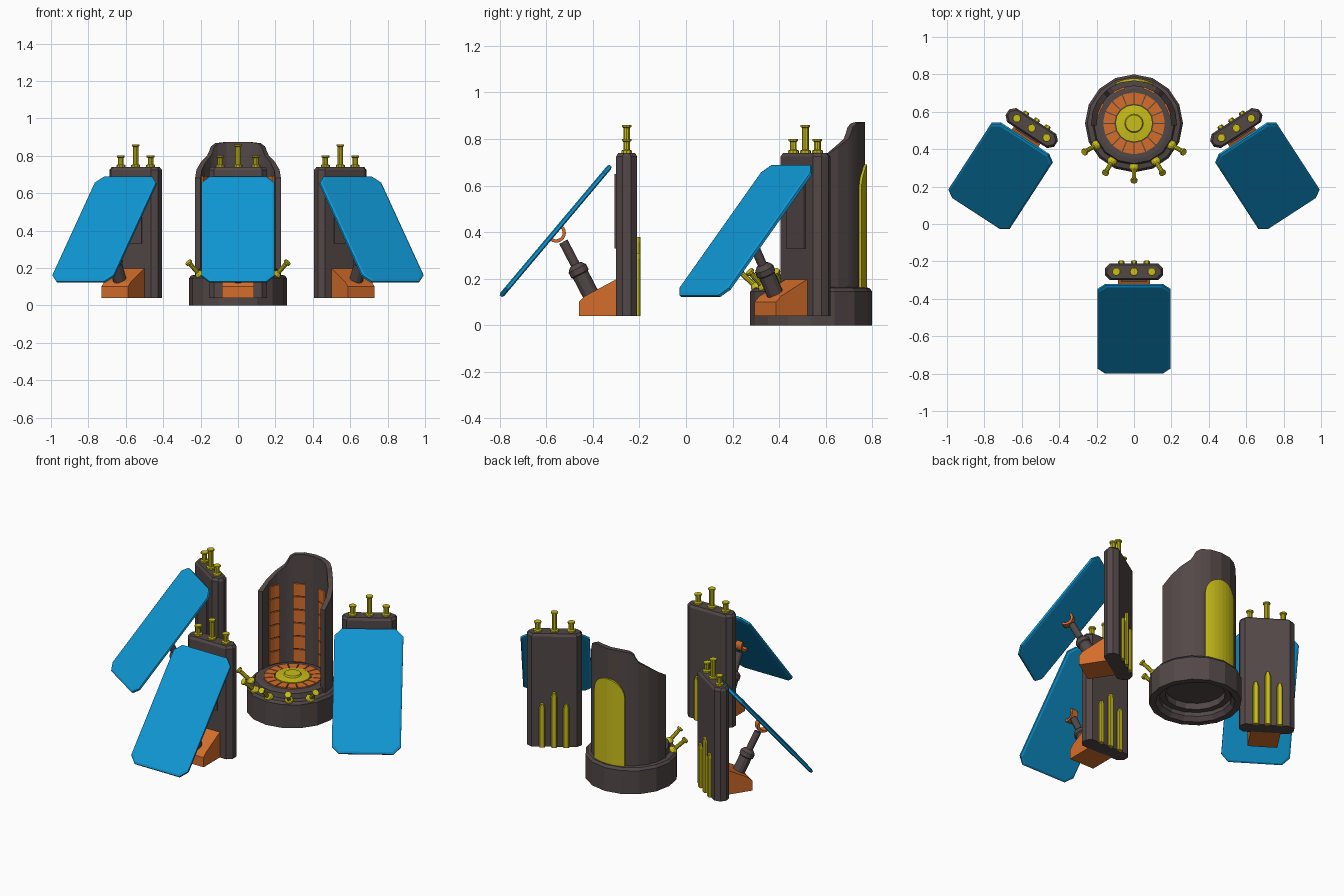
import bpy, bmesh
from math import sin, cos, radians, pi, sqrt
from mathutils import Matrix, Vector

if "Cube" in bpy.data.objects:
    bpy.data.objects.remove(bpy.data.objects["Cube"])


def material(name, rgb):
    m = bpy.data.materials.new(name)
    m.diffuse_color = (*rgb, 1)
    m.use_nodes = True
    m.node_tree.nodes["Principled BSDF"].inputs["Base Color"].default_value = m.diffuse_color
    return m


BROWN = material("dark brown metal", (0.085, 0.064, 0.063))
ORANGE = material("orange", (0.66, 0.155, 0.024))
YELLOW = material("yellow", (0.58, 0.51, 0.01))
BLUE = material("panel blue", (0.005, 0.31, 0.66))


def finish(name, bm, mat, mtx):
    bmesh.ops.remove_doubles(bm, verts=bm.verts, dist=1e-5)
    bmesh.ops.recalc_face_normals(bm, faces=bm.faces)
    bm.transform(mtx)
    me = bpy.data.meshes.new(name)
    bm.to_mesh(me)
    bm.free()
    me.materials.append(mat)
    ob = bpy.data.objects.new(name, me)
    bpy.context.collection.objects.link(ob)
    return ob


def loft(bm, rings, caps=True):
    loops = [[bm.verts.new(p) for p in r] for r in rings]
    n = len(loops[0])
    for a, b in zip(loops, loops[1:]):
        for i in range(n):
            bm.faces.new((a[i], a[(i + 1) % n], b[(i + 1) % n], b[i]))
    if caps:
        bm.faces.new(loops[0])
        bm.faces.new(loops[-1])


def lathe(name, prof, n, mat, mtx):
    """Revolve (radius, z) points about z."""
    bm = bmesh.new()
    loft(bm, [[(r * cos(2 * pi * i / n), r * sin(2 * pi * i / n), z)
               for i in range(n)] for r, z in prof])
    return finish(name, bm, mat, mtx)


def slab(name, outlines, mat, mtx):
    """Stack of (2D outline, z) sections."""
    bm = bmesh.new()
    loft(bm, [[(x, y, z) for x, y in o] for o, z in outlines])
    return finish(name, bm, mat, mtx)


def side_prism(name, yz, half, mat, mtx):
    bm = bmesh.new()
    loft(bm, [[(x, y, z) for y, z in yz] for x in (-half, half)])
    return finish(name, bm, mat, mtx)


def wall(name, cols, r0, r1, mat, mtx):
    """Curved wall; cols = (angle in degrees, bottom z, top z)."""
    bm = bmesh.new()
    rings = []
    for a, z0, z1 in cols:
        c, s = cos(radians(a)), sin(radians(a))
        rings.append([(r0 * c, r0 * s, z0), (r1 * c, r1 * s, z0),
                      (r1 * c, r1 * s, z1), (r0 * c, r0 * s, z1)])
    loft(bm, rings)
    return finish(name, bm, mat, mtx)


def octagon(w, h, c):
    return [(w, -h + c), (w, h - c), (w - c, h), (-w + c, h),
            (-w, h - c), (-w, -h + c), (-w + c, -h), (w - c, -h)]


def along(p, d):
    return Matrix.Translation(p) @ Vector(d).to_track_quat('Z', 'Y').to_matrix().to_4x4()


def pylon(side, x, y, angle):
    base = Matrix.Translation((x, y, 0)) @ Matrix.Rotation(radians(angle), 4, 'Z')
    # column and its front plate
    slab(side + "_column", [(octagon(.155, .045, .027), .04), (octagon(.155, .045, .027), .725),
                            (octagon(.145, .036, .025), .74)], BROWN, base)
    side_prism(side + "_column_plate", [(-.053, .33), (-.044, .33), (-.044, .65), (-.053, .65)],
               .07, BROWN, base)
    # terminals on top and conduits down the back
    for k in (-1, 0, 1):
        top = .86 if k == 0 else .80
        lathe(side + "_terminal", [(.024, .735), (.024, .75), (.015, .754), (.015, top - .012),
                                   (.021, top - .008), (.021, top)], 10, YELLOW,
              base @ Matrix.Translation((k * .095, 0, 0)))
        h = .38 if k == 0 else .31
        bm = bmesh.new()
        loft(bm, [[(px, py, z) for px, z in ((w, .04), (w, h - .025), (w * .5, h),
                                             (-w * .5, h), (-w, h - .025), (-w, .04))]
                  for py, w in ((.04, .017), (.054, .017), (.06, .011))])
        finish(side + "_conduit", bm, YELLOW, base @ Matrix.Translation((k * .068, 0, 0)))
    # wedge foot and telescopic arm
    side_prism(side + "_foot", [(-.205, .04), (-.205, .10), (-.18, .125), (-.04, .20), (-.04, .04)],
               .085, ORANGE, base)
    lathe(side + "_arm", [(.036, 0), (.036, .115), (.042, .12), (.042, .145), (.03, .16),
                          (.02, .165), (.02, .275)], 12, BROWN,
          base @ along((-.145, .115, 0) and (0, -.145, .115), (0, -.13, .25)))
    # half-round clamp behind the panel
    tilt = radians(49.9)
    arc = [tilt + pi - 0 + pi * i / 10 for i in range(11)]
    ring = [(-.303 + .042 * cos(a), .397 + .042 * sin(a)) for a in arc]
    ring += [(-.303 + .028 * cos(a), .397 + .028 * sin(a)) for a in reversed(arc)]
    side_prism(side + "_clamp", ring, .02, ORANGE, base)
    # tilted panel with bevelled rim
    big, small = octagon(.195, .366, .042), octagon(.184, .355, .038)
    slab(side + "_panel", [(small, -.011), (big, -.006), (big, .006), (small, .011)], BLUE,
         base @ Matrix.Translation((0, -.305, .405)) @ Matrix.Rotation(tilt, 4, 'X'))


pylon("front", 0, -.255, 0)
pylon("right", .547, .513, 33)
pylon("left", -.547, .513, -33)

# chamber base, hollow underneath
C = Matrix.Translation((0, .538, 0))
lathe("chamber_base", [(.001, .09), (.17, .09), (.17, .05), (.205, .05), (.205, .025), (.225, 0),
                       (.262, 0), (.262, .145), (.25, .16), (.222, .165), (.215, .195),
                       (.19, .2), (.001, .2)], 16, BROWN, C)
# floor tiles and centre disc
for i in range(16):
    a = 22.5 * i
    wall("floor_tile", [(a + 1.2, .195, .207), (a + 21.3, .195, .207)], .105, .165, ORANGE, C)
lathe("floor_disc", [(.1, .195), (.1, .21), (.05, .215), (.045, .225), (.001, .225)], 16, YELLOW, C)

# half-round back shell with raised crest
crest = [(-3, .68), (15, .725), (30, .765), (44, .80), (48, .825), (51, .85), (58, .867),
         (72, .873), (90, .873)]
crest += [(180 - a, z) for a, z in reversed(crest[:-1])]
wall("back_shell", [(a, .155, z) for a, z in crest], .2, .23, BROWN, C)

# arched plate on the back
arch = []
for i in range(13):
    x = .105 * cos(pi * i / 12)
    arch.append((90 + 26 * -cos(pi * i / 12), .15, .585 + sqrt(max(.105 ** 2 - x * x, 0))))
wall("back_plate", arch, .22, .24, YELLOW, C)

# columns of plates on the inner wall
for a in (23, 66, 114, 157):
    for k in range(6):
        z = .205 + k * .082
        wall("inner_plate", [(a - 10, z, z + .076), (a, z, z + .076), (a + 10, z, z + .076)],
             .191, .203, ORANGE, C)

# valves round the front of the base
for a in (210, 240, 270, 300, 330):
    c, s = cos(radians(a)), sin(radians(a))
    lathe("valve", [(.012, -.03), (.025, -.012), (.027, .004), (.02, .02), (.012, .026), (.012, .09),
                    (.019, .094), (.019, .105)], 10, YELLOW,
          C @ along((.232 * c, .232 * s, .16), (c, s, .95)))
